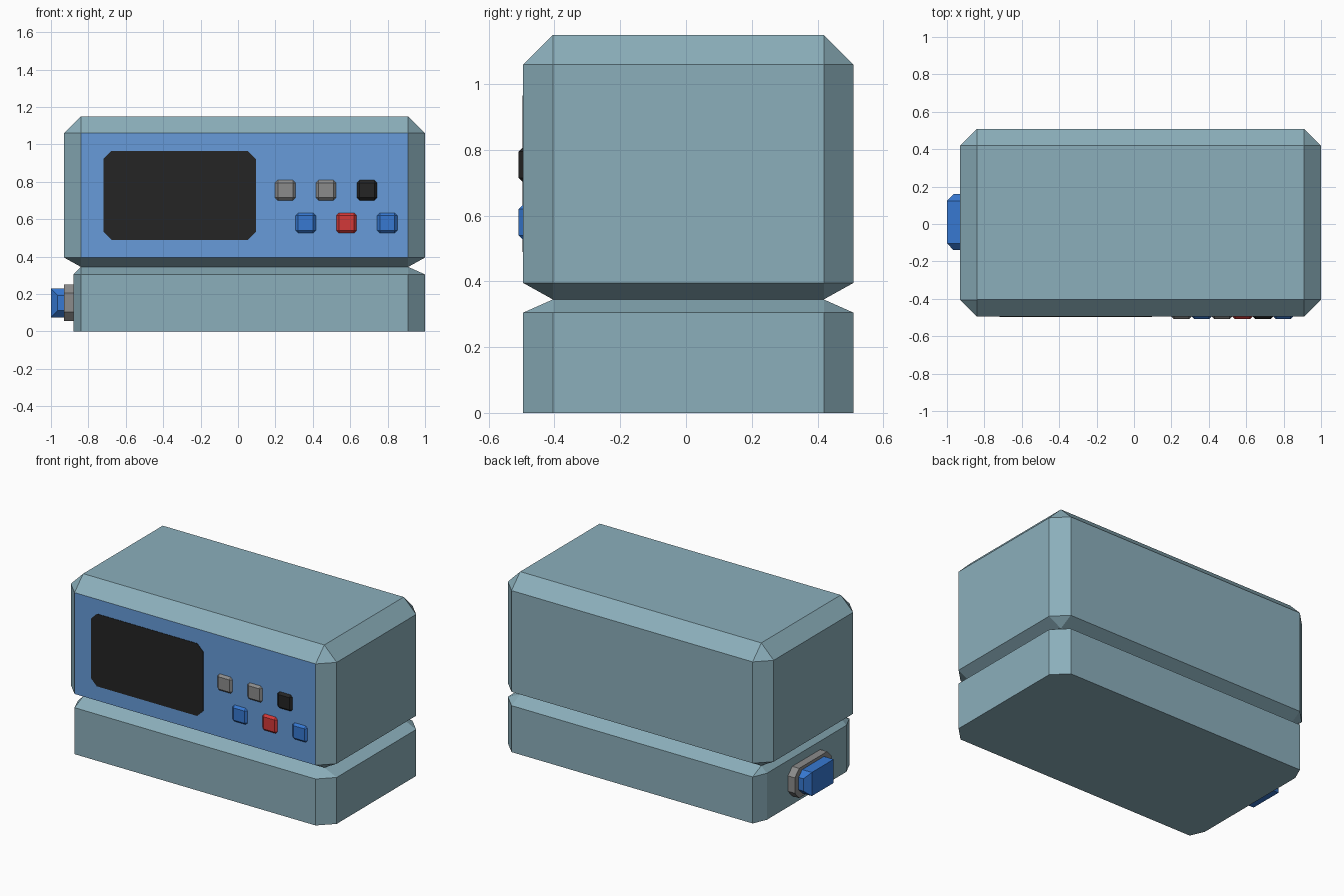
import bpy, bmesh

if "Cube" in bpy.data.objects:
    bpy.data.objects.remove(bpy.data.objects["Cube"])


def material(name, r, g, b):
    m = bpy.data.materials.new(name)
    m.diffuse_color = (r, g, b, 1)
    m.use_nodes = True
    m.node_tree.nodes["Principled BSDF"].inputs["Base Color"].default_value = m.diffuse_color
    return m


BODY = material("grey_teal", 0.26, 0.43, 0.50)
PANEL = material("panel_blue", 0.135, 0.33, 0.70)
BLUE = material("button_blue", 0.038, 0.19, 0.64)
GREY = material("grey", 0.26, 0.26, 0.26)
BLACK = material("black", 0.018, 0.018, 0.018)
RED = material("red", 0.65, 0.04, 0.04)


def hull(name, points, *mats):
    """Convex faceted part spanning the given points."""
    bm = bmesh.new()
    for p in points:
        bm.verts.new(p)
    bmesh.ops.convex_hull(bm, input=bm.verts[:])
    bmesh.ops.dissolve_limit(bm, angle_limit=0.01, verts=bm.verts[:], edges=bm.edges[:])
    bmesh.ops.recalc_face_normals(bm, faces=bm.faces[:])
    me = bpy.data.meshes.new(name)
    bm.to_mesh(me)
    bm.free()
    for m in mats:
        me.materials.append(m)
    ob = bpy.data.objects.new(name, me)
    bpy.context.collection.objects.link(ob)
    return ob


def rect(us, vs):
    return [(u, v) for u in us for v in vs]


def octagon(outer_u, outer_v, inner_u, inner_v):
    return rect(outer_u, inner_v) + rect(inner_u, outer_v)


def at_x(x, pts): return [(x, u, v) for u, v in pts]
def at_y(y, pts): return [(u, y, v) for u, v in pts]
def at_z(z, pts): return [(u, v, z) for u, v in pts]


# Main housing and base: chamfered blocks meeting at a narrow waist
Y_OUT, X_IN, Y_IN = (-0.495, 0.509), (-0.84, 0.91), (-0.405, 0.419)
waist = rect(X_IN, Y_IN)
upper = octagon((-0.93, 1.0), Y_OUT, X_IN, Y_IN)
lower = octagon((-0.88, 1.0), Y_OUT, X_IN, Y_IN)
housing = hull("upper_housing", at_z(0.345, waist) + at_z(0.395, upper)
               + at_z(1.06, upper) + at_z(1.15, waist), BODY, PANEL)
for f in housing.data.polygons:  # front face is the blue panel
    f.material_index = int(f.normal.y < -0.95)
hull("base", at_z(0, lower) + at_z(0.305, lower) + at_z(0.345, waist), BODY)

# Screen plate
screen = octagon((-0.72, 0.095), (0.49, 0.965), (-0.677, 0.052), (0.533, 0.922))
hull("screen", at_y(-0.498, screen) + at_y(-0.490, screen), BLACK)

# Bevelled buttons in two staggered rows
rows = [(0.755, 0.253, (GREY, GREY, BLACK)), (0.58, 0.362, (BLUE, RED, BLUE))]
H, B = 0.056, 0.016
for r, (z, x0, mats) in enumerate(rows):
    for i, m in enumerate(mats):
        x = x0 + 0.218 * i
        xo, xi = (x - H, x + H), (x - H + B, x + H - B)
        zo, zi = (z - H, z + H), (z - H + B, z + H - B)
        ring = octagon(xo, zo, xi, zi)
        pts = at_y(-0.509, rect(xi, zi)) + at_y(-0.509 + B, ring) + at_y(-0.46, ring)
        hull(f"button_{r + 1}_{i + 1}", pts, m)

# Side socket plate and plug on the left
plate = octagon((-0.18, 0.20), (0.055, 0.25), (-0.135, 0.155), (0.104, 0.205))
hull("side_plate", at_x(-0.87, plate) + at_x(-0.93, plate), GREY)
yo, zo, yi, zi = (-0.14, 0.16), (0.075, 0.23), (-0.103, 0.123), (0.112, 0.193)
plug = octagon(yo, zo, yi, zi)
hull("side_plug", at_x(-0.92, plug) + at_x(-0.965, plug) + at_x(-1.0, rect(yi, zo)), BLUE)
